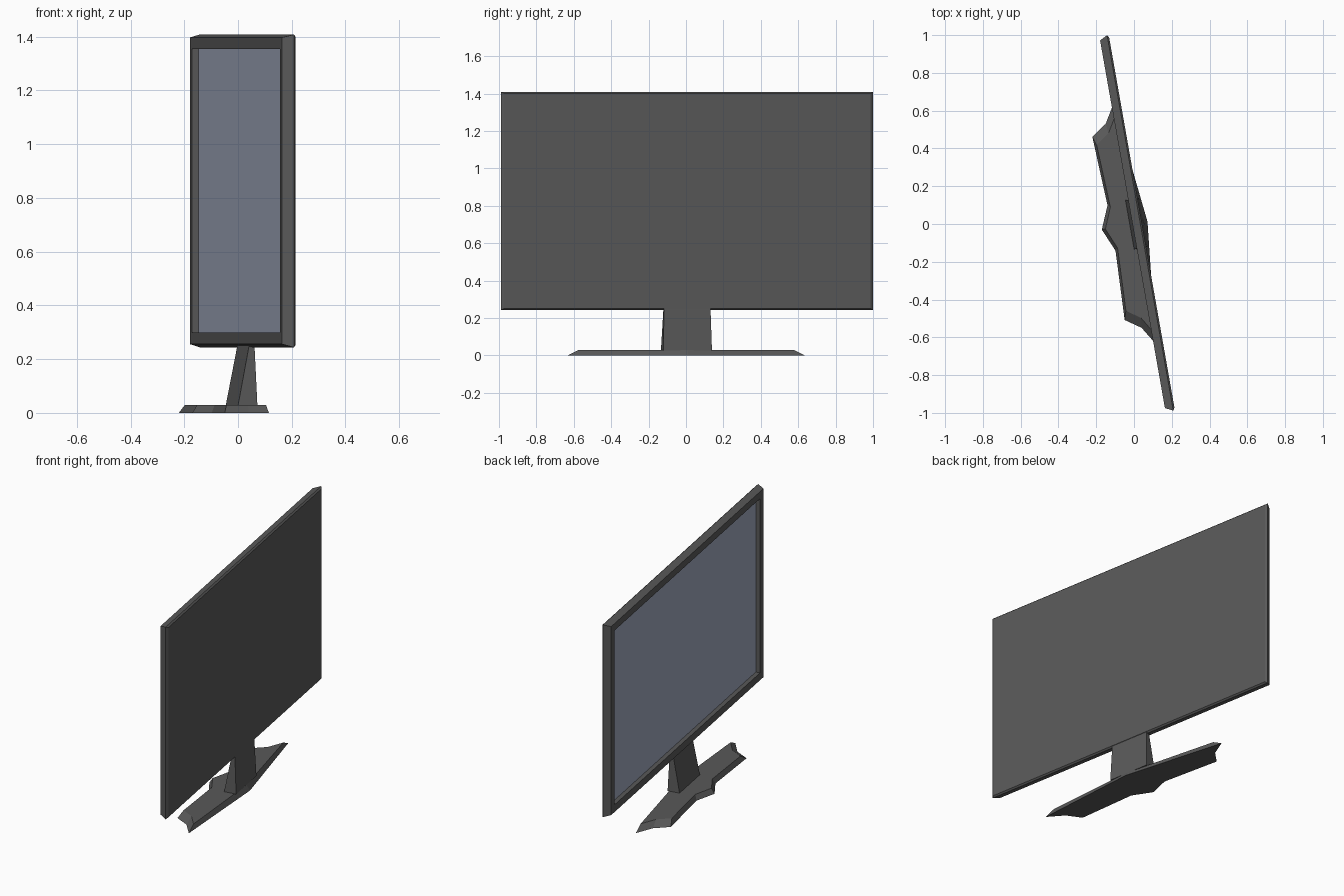
import bpy, bmesh, math

if "Cube" in bpy.data.objects:
    bpy.data.objects.remove(bpy.data.objects["Cube"])


def material(name, rgb):
    m = bpy.data.materials.new(name)
    m.diffuse_color = (*rgb, 1)
    m.use_nodes = True
    m.node_tree.nodes["Principled BSDF"].inputs["Base Color"].default_value = m.diffuse_color
    return m


GREY = material("dark_grey", (0.1, 0.1, 0.1))
GLASS = material("blue_grey_glass", (0.36, 0.40, 0.52))
TURN = math.radians(10)  # the whole display is swivelled about z


def loft(name, rings, start_material=None):
    """Join rings of equal length with quads and cap both ends."""
    bm = bmesh.new()
    loops = [[bm.verts.new(p) for p in ring] for ring in rings]
    for a, b in zip(loops, loops[1:]):
        for i in range(len(a)):
            j = (i + 1) % len(a)
            bm.faces.new((a[i], a[j], b[j], b[i]))
    start = bm.faces.new(loops[0][::-1])
    bm.faces.new(loops[-1])
    if start_material:
        start.material_index = 1
    bmesh.ops.recalc_face_normals(bm, faces=bm.faces[:])
    mesh = bpy.data.meshes.new(name)
    bm.to_mesh(mesh)
    bm.free()
    mesh.materials.append(GREY)
    if start_material:
        mesh.materials.append(start_material)
    ob = bpy.data.objects.new(name, mesh)
    ob.rotation_euler.z = TURN
    bpy.context.collection.objects.link(ob)
    return ob


def upright(x, half_w, z0, z1):
    return [(x, -half_w, z0), (x, half_w, z0), (x, half_w, z1), (x, -half_w, z1)]


def level(z, x0, x1, half_w):
    return [(x0, -half_w, z), (x1, -half_w, z), (x1, half_w, z), (x0, half_w, z)]


# Display panel: recessed screen, bezel, flared sides, chamfered back
loft("display_panel", [
    upright(0.018, 0.945, 0.300, 1.355),
    upright(-0.008, 0.945, 0.300, 1.355),
    upright(-0.008, 0.988, 0.256, 1.397),
    upright(0.033, 1.009, 0.244, 1.408),
    upright(0.042, 0.995, 0.252, 1.400),
], GLASS)

# Tapered neck
loft("neck", [level(0.028, -0.023, 0.050, 0.132),
              level(0.252, 0.020, 0.040, 0.126)])

# Foot: half outline mirrored, with sloped edges
half = [(-0.173, 0), (-0.121, 0.122), (-0.137, 0.492),
        (-0.056, 0.548), (0.003, 0.645), (0.0725, 0)]
outline = half + [(x, -y) for x, y in half[-2:0:-1]]
bottom = [(x, y, 0) for x, y in outline]
top = [(0.052 if x > 0.05 else x * 0.89, y * 0.905, 0.03) for x, y in outline]
loft("foot", [bottom, top])
